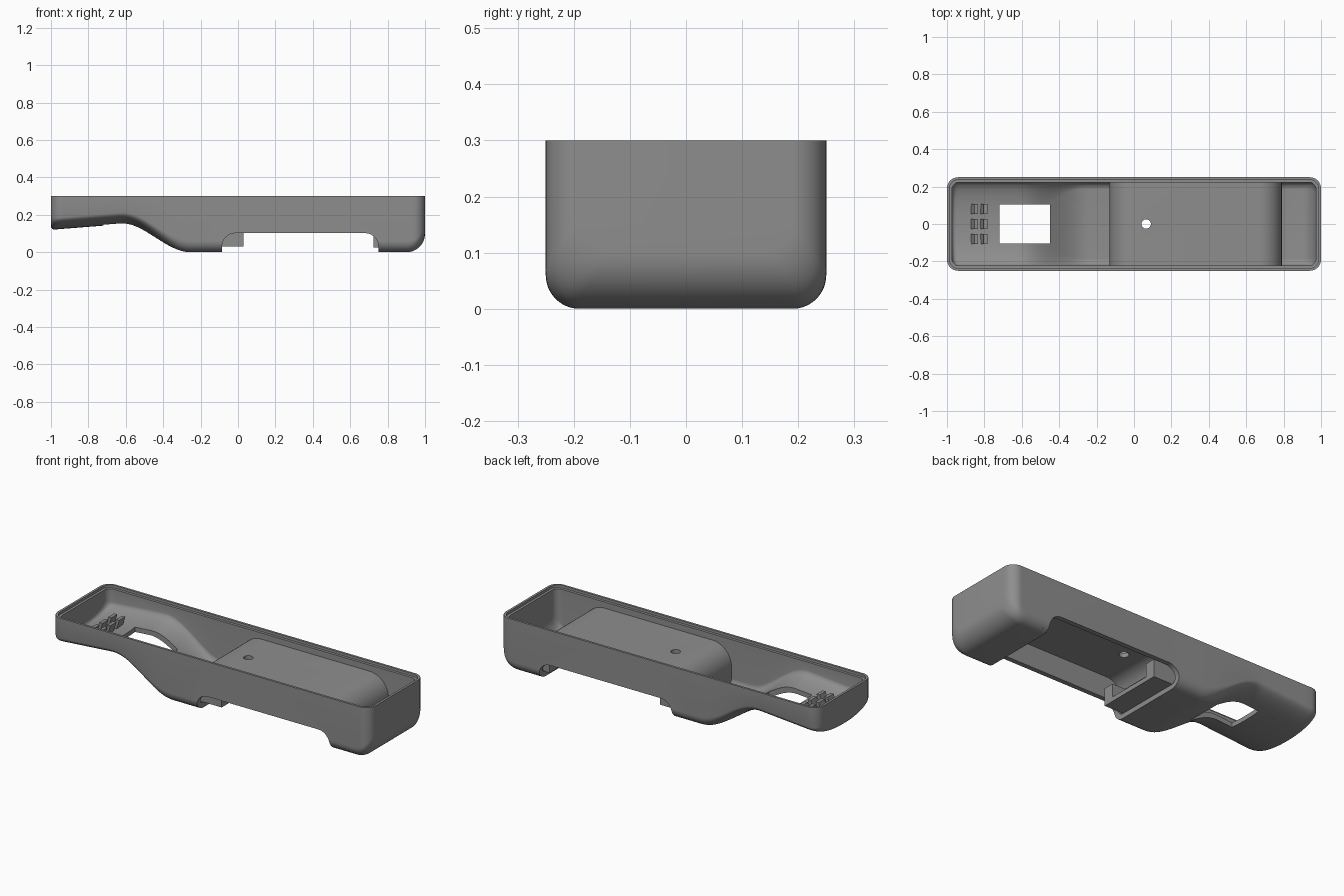
import bpy, bmesh, math

if "Cube" in bpy.data.objects:
    bpy.data.objects.remove(bpy.data.objects["Cube"])

grey = bpy.data.materials.new("mid_grey")
grey.diffuse_color = (0.27, 0.27, 0.27, 1)
grey.use_nodes = True
grey.node_tree.nodes["Principled BSDF"].inputs["Base Color"].default_value = grey.diffuse_color


def make(name, bm):
    bmesh.ops.recalc_face_normals(bm, faces=bm.faces)
    me = bpy.data.meshes.new(name)
    bm.to_mesh(me)
    bm.free()
    me.materials.append(grey)
    ob = bpy.data.objects.new(name, me)
    bpy.context.collection.objects.link(ob)
    return ob


def box(name, x0, x1, y0, y1, z0, z1, tilt=0):
    bm = bmesh.new()
    bmesh.ops.create_cube(bm, size=1)
    cx, cz = (x0 + x1) / 2, (z0 + z1) / 2
    for v in bm.verts:
        x, z = v.co.x * (x1 - x0), v.co.z * (z1 - z0)
        v.co = (cx + x + z * math.tan(tilt), (y0 + y1) / 2 + v.co.y * (y1 - y0), cz + z)
    return make(name, bm)


def extrude_y(name, pts, y):
    """Prism with an x-z outline, spanning -y to y."""
    bm = bmesh.new()
    a = [bm.verts.new((p[0], -y, p[1])) for p in pts]
    b = [bm.verts.new((p[0], y, p[1])) for p in pts]
    bm.faces.new(a)
    bm.faces.new(b)
    for i in range(len(pts)):
        j = (i + 1) % len(pts)
        bm.faces.new((a[i], a[j], b[j], b[i]))
    return make(name, bm)


def arch(x0, x1, z0, z1, r, n=12):
    """Open path up, over rounded top corners, and down."""
    pts = [(x0, z0)]
    for cx, start in ((x0 + r, math.pi), (x1 - r, math.pi / 2)):
        for i in range(n + 1):
            t = start - math.pi / 2 * i / n
            pts.append((cx + r * math.cos(t), z1 - r + r * math.sin(t)))
    return pts + [(x1, z0)]


def belly(x):
    """Height of the underside along the length."""
    if x < -0.62:
        z = 0.12 + 0.03 * (x + 1) / 0.38
        if x < -0.98:
            z += 0.02 - math.sqrt(max(0, 0.02 ** 2 - (-0.98 - x) ** 2))
        return z
    if x < -0.25:
        return 0.075 * (1 + math.cos(math.pi * (x + 0.62) / 0.37))
    if x > 0.9:
        return 0.1 - math.sqrt(max(0, 0.01 - (x - 0.9) ** 2))
    return 0


def loft(name, d, top, floor=None, n=12):
    """Body volume shrunk by d, built from cross-sections along x."""
    r, end = 0.06 - d * 0.8, 1 - d
    ends = [end - r + r * math.sin(math.pi / 2 * i / 10) for i in range(11)]
    mids = [-0.9, -0.8, -0.7] + [-0.65 + 0.02 * i for i in range(22)] + [0, 0.4, 0.8]
    mids += [0.9 + 0.01 * i for i in range(10)]
    xs = sorted([-e for e in ends] + ends + [m for m in mids if abs(m) < end - r - 0.002])
    bm, rings = bmesh.new(), []
    for x in xs:
        k = max(0, abs(x) - (end - r))
        w = 0.25 - d - r + math.sqrt(max(0, r * r - k * k))
        s = min(1, max(0, (x + 0.65) / 0.37))
        s = s * s * (3 - 2 * s)
        a, h = (1 - s) * 0.96 * w + s * r, 0.062 * (1 - s) + s * r
        zb = belly(x / end) + d
        if floor is not None:
            a, h, zb = 0.02, 0.0005, floor
        half = [(w, top)]
        for i in range(n + 1):
            t = math.pi / 2 * i / n
            half.append((w - a + a * math.cos(t), zb + h - h * math.sin(t)))
        sec = half + [(-y, z) for y, z in reversed(half)]
        rings.append([bm.verts.new((x, y, z)) for y, z in sec])
    for p, q in zip(rings, rings[1:]):
        for i in range(len(p)):
            j = (i + 1) % len(p)
            bm.faces.new((p[i], p[j], q[j], q[i]))
    bm.faces.new(rings[0])
    bm.faces.new(rings[-1])
    return make(name, bm)


def cut(ob, cutter):
    m = ob.modifiers.new("cut", 'BOOLEAN')
    m.operation, m.solver, m.object = 'DIFFERENCE', 'EXACT', cutter
    bpy.context.view_layer.objects.active = ob
    bpy.ops.object.modifier_apply(modifier=m.name)
    bpy.data.objects.remove(cutter)


# Hollow casing with a stepped rim, open bay underneath and a window
casing = loft("casing", 0, 0.3)
cut(casing, loft("hollow", 0.027, 0.4))
cut(casing, loft("rim_step", 0.013, 0.42, floor=0.285))
cut(casing, extrude_y("bay_opening", arch(-0.085, 0.75, -0.1, 0.102, 0.07), 0.4))
cut(casing, box("window_opening", -0.72, -0.45, -0.103, 0.103, -0.1, 0.5))

# Raised bay cover with rounded ends and a screw hole
outer = arch(-0.13, 0.79, 0.012, 0.25, 0.12)
inner = arch(-0.105, 0.765, 0.012, 0.225, 0.095)
cover = extrude_y("bay_cover", outer + inner[::-1], 0.226)
bm = bmesh.new()
bmesh.ops.create_cone(bm, cap_ends=True, segments=32, radius1=0.025, radius2=0.025, depth=0.3)
bmesh.ops.translate(bm, vec=(0.065, 0, 0.25), verts=bm.verts)
cut(cover, make("screw_hole", bm))

# Latch block at the inner end of the bay, and the small lip opposite
latch = extrude_y("latch_block", [(-0.11, 0.03), (0.03, 0.03), (0.03, 0.13), (-0.11, 0.13)], 0.19)
cut(latch, box("latch_slot", -0.05, 0.1, -0.13, 0.13, 0.055, 0.2))
lip = box("bay_lip", 0.725, 0.775, -0.19, 0.19, 0.025, 0.10)

# Slanted retaining tabs in the neck
for x in (-0.855, -0.805):
    for y in (-0.08, 0, 0.08):
        box("retaining_tab", x - 0.01, x + 0.01, y - 0.027, y + 0.027, 0.14, 0.215, 0.3)

# Smooth the curved parts, keeping edges crisp
for ob in (casing, cover):
    bpy.ops.object.select_all(action='DESELECT')
    ob.select_set(True)
    bpy.context.view_layer.objects.active = ob
    bpy.ops.object.shade_smooth_by_angle(angle=math.radians(30))
